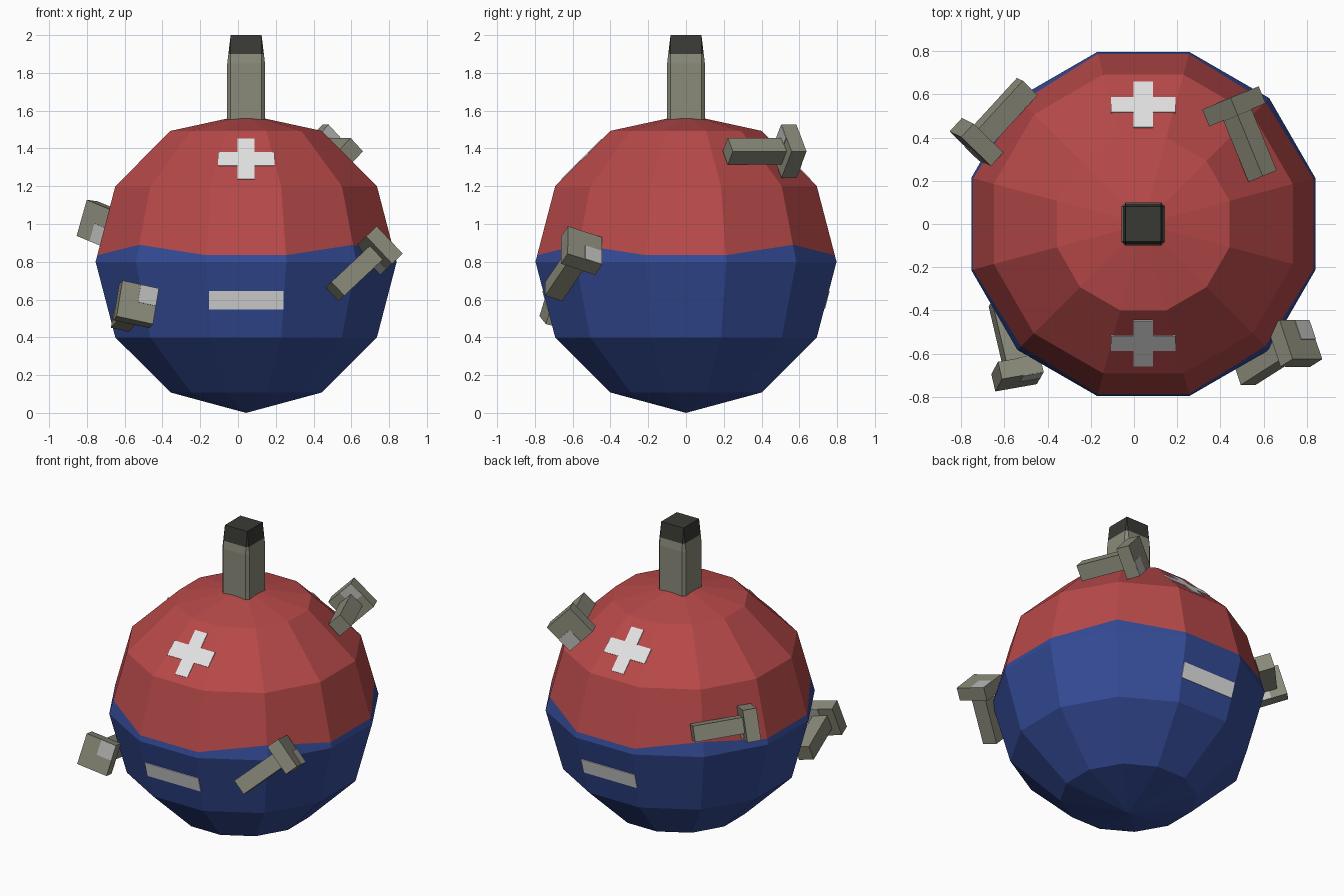
import bpy, bmesh, math
from mathutils import Matrix, Vector

if "Cube" in bpy.data.objects:
    bpy.data.objects.remove(bpy.data.objects["Cube"], do_unlink=True)

CX = 0.043  # centre line of the ball


def material(name, *rgb):
    linear = [((c / 255 + 0.055) / 1.055) ** 2.4 for c in rgb] + [1.0]
    mat = bpy.data.materials.new(name)
    mat.use_nodes = True
    mat.diffuse_color = linear
    mat.node_tree.nodes["Principled BSDF"].inputs["Base Color"].default_value = linear
    return mat


red = material("red", 184, 73, 73)
blue = material("blue", 52, 75, 150)
metal = material("olive grey metal", 138, 138, 122)
dark = material("dark tip", 57, 58, 52)
white = material("off white", 227, 227, 227)
shine = material("light grey", 185, 185, 183)


def finish(name, bm, *mats):
    bmesh.ops.recalc_face_normals(bm, faces=bm.faces)
    mesh = bpy.data.meshes.new(name)
    bm.to_mesh(mesh)
    bm.free()
    for mat in mats:
        mesh.materials.append(mat)
    obj = bpy.data.objects.new(name, mesh)
    bpy.context.collection.objects.link(obj)
    return obj


def bridge(bm, low, high, index):
    n = len(low)
    for i in range(n):
        j = (i + 1) % n
        bm.faces.new((low[i], low[j], high[j], high[i])).material_index = index


def frame(centre, u, w):
    """Matrix whose z axis is w and whose x axis is u made square to w."""
    w = Vector(w).normalized()
    u = Vector(u)
    u = (u - w * u.dot(w)).normalized()
    m = Matrix((u, w.cross(u), w)).transposed().to_4x4()
    m.translation = centre
    return m


def boxes(name, matrix, parts, mat):
    """One object from boxes given as (offset, size) in a local frame."""
    bm = bmesh.new()
    for offset, size in parts:
        local = Matrix.Translation(offset) @ Matrix.Diagonal((*size, 1))
        bmesh.ops.create_cube(bm, size=1, matrix=matrix @ local)
    return finish(name, bm, mat)


# Faceted ball, with a zigzag border between the two colours
bm = bmesh.new()


def ball_ring(radius, height):
    ring = []
    for k in range(12):
        a = math.radians(15 + 30 * k)
        r, z = radius, height
        if height is None:
            z = 0.89 if k % 3 == 1 else 0.835
            r = 0.825 - (z - 0.8) / 0.4 * 0.108
        ring.append(bm.verts.new((CX + r * math.cos(a), r * math.sin(a), z)))
    return ring


profile = [(0.414, 0.108), (0.717, 0.4), (0.825, 0.8), (0, None), (0.717, 1.2), (0.414, 1.493)]
rings = [ball_ring(r, z) for r, z in profile]
for i in range(len(rings) - 1):
    bridge(bm, rings[i], rings[i + 1], int(i >= 3))
for ring, z, index in ((rings[0], 0, 0), (rings[-1], 1.58, 1)):
    pole = bm.verts.new((CX, 0, z))
    for i in range(12):
        bm.faces.new((ring[i], ring[(i + 1) % 12], pole)).material_index = index
finish("ball", bm, blue, red)

# Chamfered post on top, narrowing to a square dark tip
bm = bmesh.new()
posts = []
for a, c, z in ((0.1, 0.082, 1.5), (0.1, 0.082, 1.85), (0.094, 0.082, 1.9), (0.082, 0.082, 2.0)):
    corners = ((a, -c), (a, c), (c, a), (-c, a), (-a, c), (-a, -c), (-c, -a), (c, -a))
    posts.append([bm.verts.new((CX + x, y, z)) for x, y in corners])
for i in range(3):
    bridge(bm, posts[i], posts[i + 1], int(i == 2))
bm.faces.new(posts[0])
bm.faces.new(posts[3]).material_index = 1
bmesh.ops.remove_doubles(bm, verts=bm.verts, dist=0.0001)
finish("top_post", bm, metal, dark)

# Painted cross and bar on the front and back panels
for side, s in (("front", -1), ("back", 1)):
    slope = frame((CX, s * 0.551, 1.342), (1, 0, 0), (0, s, 0.99))
    boxes(side + "_cross", slope,
          [((0, 0, 0), (0.3, 0.1, 0.008)),
           ((0, 0.1, 0), (0.09, 0.1, 0.008)),
           ((0, -0.1, 0), (0.09, 0.1, 0.008))], white)
    lower = frame((CX, s * 0.7445, 0.598), (1, 0, 0), (0, s, -0.26))
    boxes(side + "_bar", lower, [((0, 0, 0), (0.395, 0.1, 0.008))], white)

# Hammer-like pegs: head centre, shaft direction, head edge, rear patch corner
pegs = {
    "upper_back": ((0.463, 0.545, 1.385), (-0.38, 0.925, 0), (0.65, 0.27, -0.71), -1),
    "left_front": ((0.745, -0.553, 0.86), (0.66, 0.42, 0.62), (0.69, 0, -0.72), 1),
    "right_front": ((-0.54, -0.69, 0.575), (0.22, -0.94, 0.25), (0.97, 0.2, -0.22), 1),
    "right_back": ((-0.73, 0.38, 1.0), (-0.67, -0.73, 0.09), (-0.27, 0.13, -0.95), 1),
}
for name, (centre, axis, edge, rear) in pegs.items():
    m = frame(centre, edge, axis)
    boxes(name + "_peg_head", m, [((0, 0, 0), (0.2, 0.2, 0.085))], metal)
    boxes(name + "_peg_shaft", m, [((0, 0, -0.19), (0.1, 0.1, 0.32))], metal)
    boxes(name + "_peg_shine", m,
          [((0.05, 0.05, 0.0425), (0.098, 0.098, 0.006)),
           ((rear * 0.05, rear * 0.05, -0.0425), (0.098, 0.098, 0.006))], shine)
